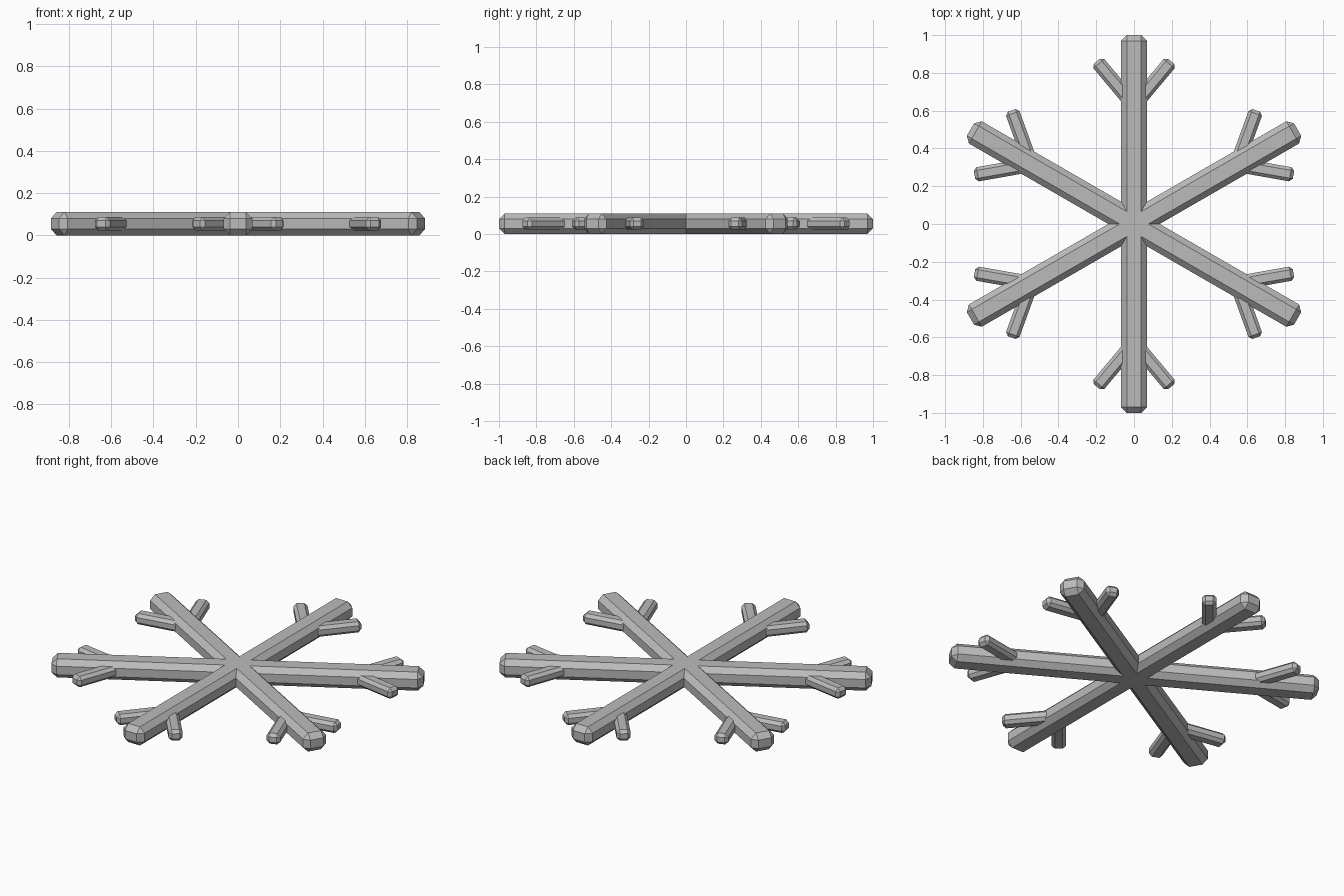
import bpy
import bmesh
from math import radians
from mathutils import Matrix, Vector

cube = bpy.data.objects.get("Cube")
if cube:
    bpy.data.objects.remove(cube, do_unlink=True)

HEIGHT = 0.11
BAR_WIDTH = 0.136
BRANCH_LENGTH = 0.306
BRANCH_ROOT = 0.627
BRANCH_ANGLE = 40

# Single plain grey
grey = bpy.data.materials.new("plain grey")
grey.use_nodes = True
colour = (0.5, 0.5, 0.5, 1)
grey.diffuse_color = colour
grey.node_tree.nodes["Principled BSDF"].inputs["Base Color"].default_value = colour


def chamfered_bar(name, size, chamfer, matrix):
    """Box with every edge chamfered, placed by a matrix."""
    bm = bmesh.new()
    bmesh.ops.create_cube(bm, size=1)
    bmesh.ops.scale(bm, vec=Vector(size), verts=bm.verts)
    bmesh.ops.bevel(bm, geom=bm.edges[:], offset=chamfer, segments=1,
                    affect='EDGES', clamp_overlap=True)
    mesh = bpy.data.meshes.new(name)
    bm.to_mesh(mesh)
    bm.free()
    mesh.materials.append(grey)
    obj = bpy.data.objects.new(name, mesh)
    obj.matrix_world = matrix
    bpy.context.collection.objects.link(obj)


def turn(degrees):
    return Matrix.Rotation(radians(degrees), 4, 'Z')


lift = Matrix.Translation((0, 0, HEIGHT / 2))

# Three long bars crossing at the centre
for i in range(3):
    chamfered_bar(f"main_bar_{i + 1}", (2, BAR_WIDTH, HEIGHT), 0.03,
                  lift @ turn(30 + 60 * i))

# A pair of small side branches near the tip of each of the six arms
for i in range(6):
    arm = lift @ turn(30 + 60 * i) @ Matrix.Translation((BRANCH_ROOT, 0, 0))
    for side, sign in (("left", 1), ("right", -1)):
        place = (arm @ turn(sign * BRANCH_ANGLE)
                 @ Matrix.Translation((BRANCH_LENGTH / 2, 0, 0)))
        chamfered_bar(f"branch_{side}_{i + 1}",
                      (BRANCH_LENGTH, 0.076, 0.064), 0.017, place)
